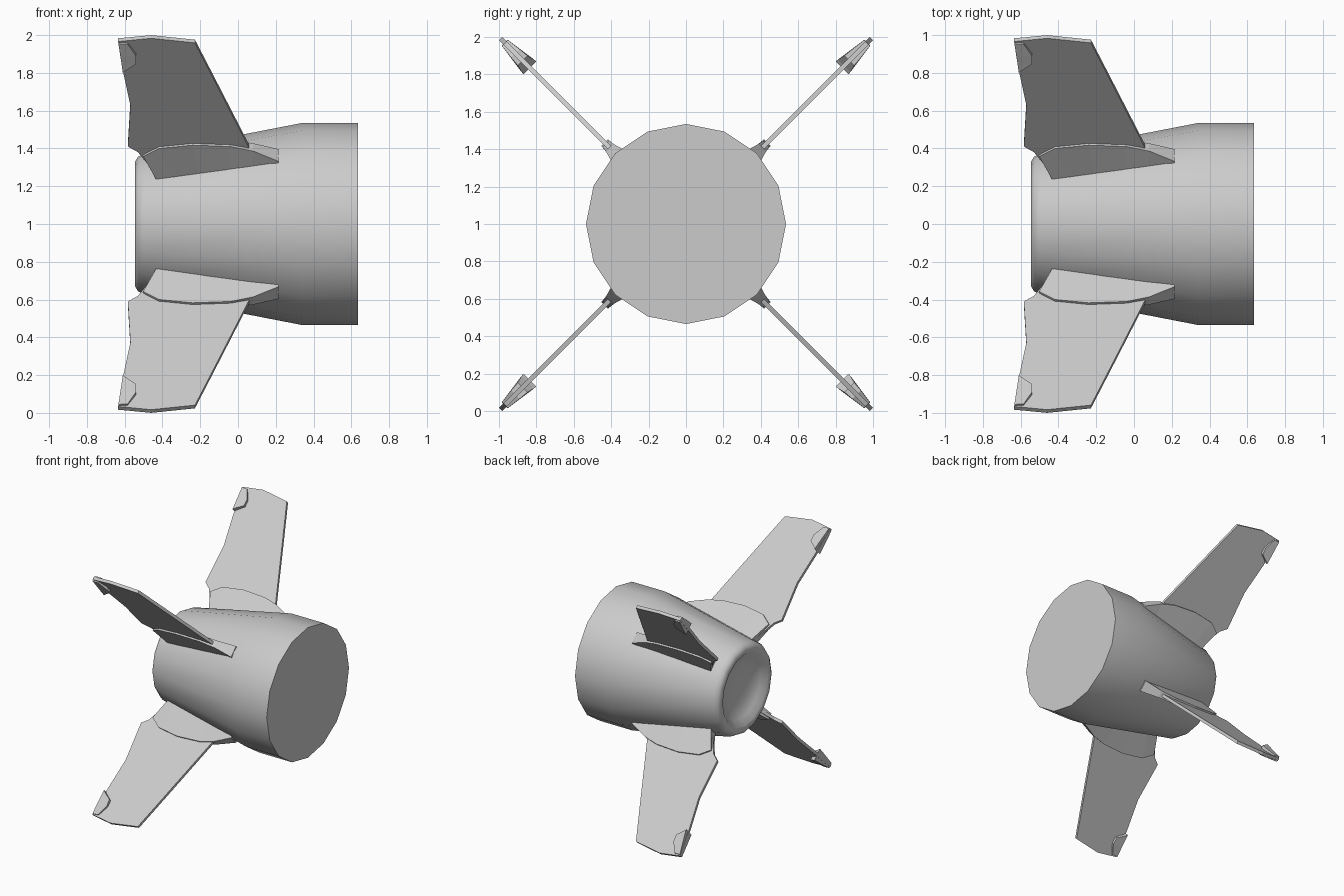
import bpy, bmesh, math
from mathutils import Matrix

if "Cube" in bpy.data.objects:
    bpy.data.objects.remove(bpy.data.objects["Cube"])

grey = bpy.data.materials.new("light_grey")
grey.diffuse_color = (0.6, 0.6, 0.6, 1)
grey.use_nodes = True
grey.node_tree.nodes["Principled BSDF"].inputs["Base Color"].default_value = grey.diffuse_color


def finish(bm, name):
    bmesh.ops.recalc_face_normals(bm, faces=bm.faces)
    me = bpy.data.meshes.new(name)
    bm.to_mesh(me)
    bm.free()
    me.materials.append(grey)
    ob = bpy.data.objects.new(name, me)
    bpy.context.collection.objects.link(ob)
    return ob


def lathe(name, profile, sides=16):
    """Revolve (x, radius) pairs round the long axis, closing both ends."""
    bm = bmesh.new()
    rings = []
    for x, r in profile:
        rings.append([bm.verts.new((x, r * math.cos(2 * math.pi * i / sides),
                                    1 + r * math.sin(2 * math.pi * i / sides)))
                      for i in range(sides)])
    for a, b in zip(rings, rings[1:]):
        for i in range(sides):
            j = (i + 1) % sides
            bm.faces.new((a[i], a[j], b[j], b[i]))
    bm.faces.new(rings[0])
    bm.faces.new(rings[-1])
    return finish(bm, name)


def plate(name, front, rear, angle):
    """Skin a thin plate between two chains of (x, radius, half thickness)."""
    bm = bmesh.new()
    rings = []
    for (xa, ra, ta), (xb, rb, tb) in zip(front, rear):
        rings.append([bm.verts.new(p) for p in
                      ((xa, -ta, ra), (xa, ta, ra), (xb, tb, rb), (xb, -tb, rb))])
    for a, b in zip(rings, rings[1:]):
        for i in range(4):
            j = (i + 1) % 4
            bm.faces.new((a[i], a[j], b[j], b[i]))
    bm.faces.new(rings[0])
    bm.faces.new(rings[-1])
    bm.transform(Matrix.Translation((0, 0, 1)) @ Matrix.Rotation(angle, 4, 'X'))
    return finish(bm, name)


# Tapered body with a rounded rear lip and dished end
body = lathe("body", [(0.635, 0.535), (0.34, 0.535), (-0.5, 0.372), (-0.53, 0.355),
                      (-0.545, 0.33), (-0.54, 0.295), (-0.50, 0.25), (-0.47, 0.16),
                      (-0.46, 0.06)])
bpy.context.view_layer.objects.active = body
body.select_set(True)
bpy.ops.object.shade_smooth_by_angle(angle=math.radians(40))

# Fin leading and trailing edges, from root to tip
T = 0.012
fin_front = [(x, r, T) for x, r in ((0.09, 0.46), (0.07, 0.55), (0.055, 0.592), (-0.057, 0.9),
                                    (-0.148, 1.15), (-0.228, 1.368), (-0.46, 1.402))]
fin_rear = [(x, r, T) for x, r in ((-0.42, 0.36), (-0.53, 0.55), (-0.583, 0.592), (-0.57, 0.9),
                                   (-0.608, 1.15), (-0.63, 1.34), (-0.635, 1.378))]

# Root fairing: curved crest above a base buried in the body
fairing_top = [(0.215, 0.515, 0.046), (0.08, 0.575, 0.029), (-0.04, 0.605, 0.025),
               (-0.24, 0.615, 0.025), (-0.42, 0.59, 0.025), (-0.502, 0.53, 0.025)]
fairing_base = [(0.213, 0.46, 0.046), (0.08, 0.44, 0.046), (-0.04, 0.41, 0.046),
                (-0.2, 0.37, 0.046), (-0.33, 0.35, 0.046), (-0.42, 0.345, 0.045)]

# Wedge pod at the trailing tip
pod_front = [(-0.595, 1.195, 0.047), (-0.54, 1.235, 0.037), (-0.54, 1.29, 0.032),
             (-0.585, 1.37, 0.022)]
pod_rear = [(-0.61, 1.18, 0.049), (-0.616, 1.235, 0.042), (-0.623, 1.29, 0.034),
            (-0.633, 1.372, 0.022)]

for k in range(4):
    a = math.radians(45 + 90 * k)
    plate(f"fin_{k + 1}", fin_front, fin_rear, a)
    plate(f"fin_fairing_{k + 1}", fairing_top, fairing_base, a)
    plate(f"tip_pod_{k + 1}", pod_front, pod_rear, a)
